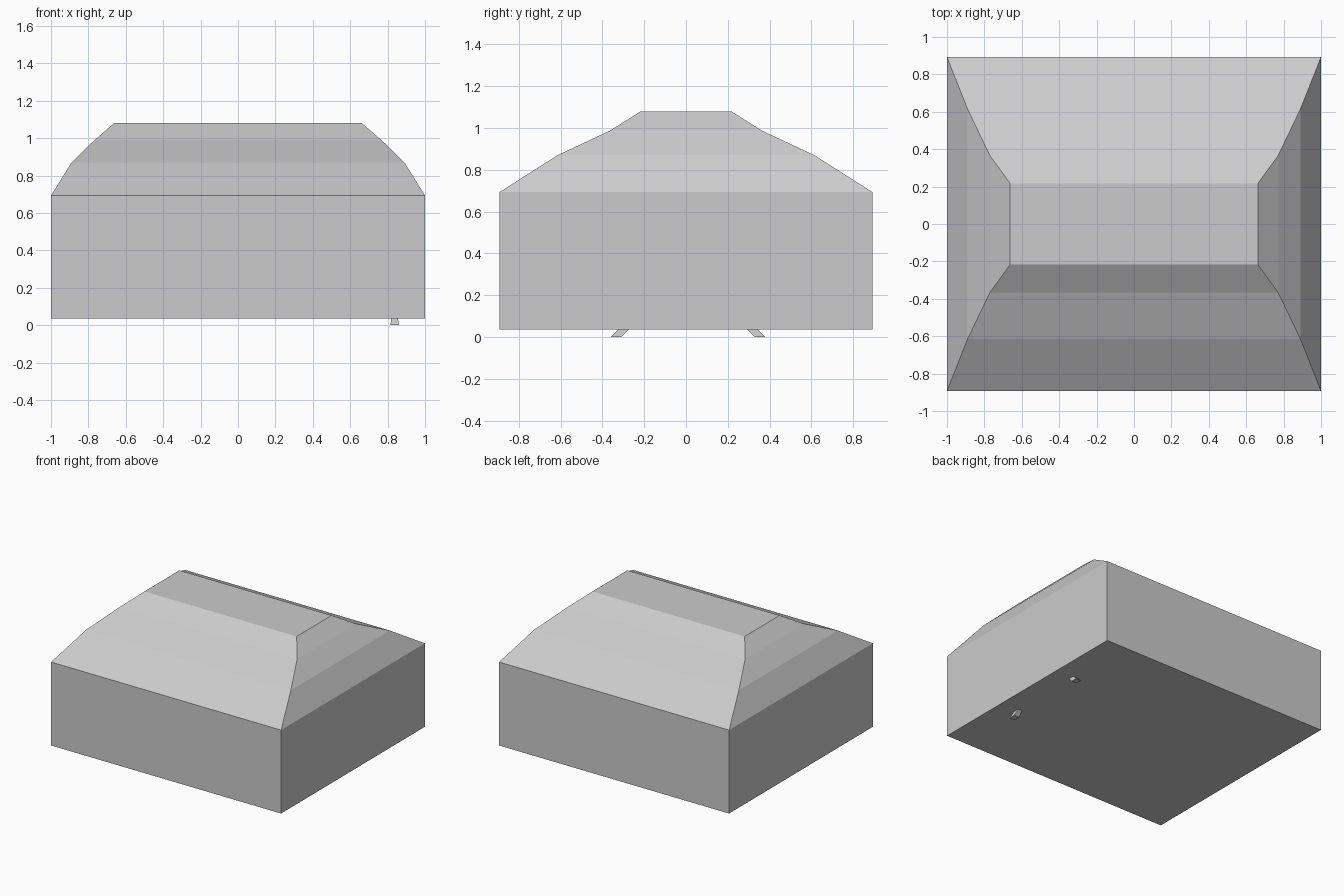
import bpy

if "Cube" in bpy.data.objects:
    bpy.data.objects.remove(bpy.data.objects["Cube"])


def loft(name, rings, rows_smooth=False):
    """Closed solid through rectangular rings (x0, x1, y0, y1, z), bottom to top."""
    verts, faces = [], []
    for x0, x1, y0, y1, z in rings:
        verts += [(x0, y0, z), (x1, y0, z), (x1, y1, z), (x0, y1, z)]
    for r in range(len(rings) - 1):
        for i in range(4):
            a, b = r * 4 + i, r * 4 + (i + 1) % 4
            faces.append((a, b, b + 4, a + 4))
    n = len(verts)
    faces += [(3, 2, 1, 0), (n - 4, n - 3, n - 2, n - 1)]
    mesh = bpy.data.meshes.new(name)
    mesh.from_pydata(verts, [], faces)
    obj = bpy.data.objects.new(name, mesh)
    bpy.context.collection.objects.link(obj)
    return obj


# Box body with a stepped hipped roof: half width, half depth, height
profile = [(1.0, 0.893, 0.037), (1.0, 0.893, 0.693), (0.89, 0.615, 0.87),
           (0.77, 0.365, 0.987), (0.662, 0.217, 1.08)]
loft("house_body", [(-x, x, -y, y, z) for x, y, z in profile])

# Two small splayed feet under the right-hand side
loft("rear_foot", [(0.815, 0.86, 0.33, 0.38, 0.0),
                   (0.82, 0.855, 0.29, 0.34, 0.04)])
loft("front_foot", [(0.815, 0.86, -0.36, -0.31, 0.0),
                    (0.82, 0.855, -0.32, -0.27, 0.04)])
